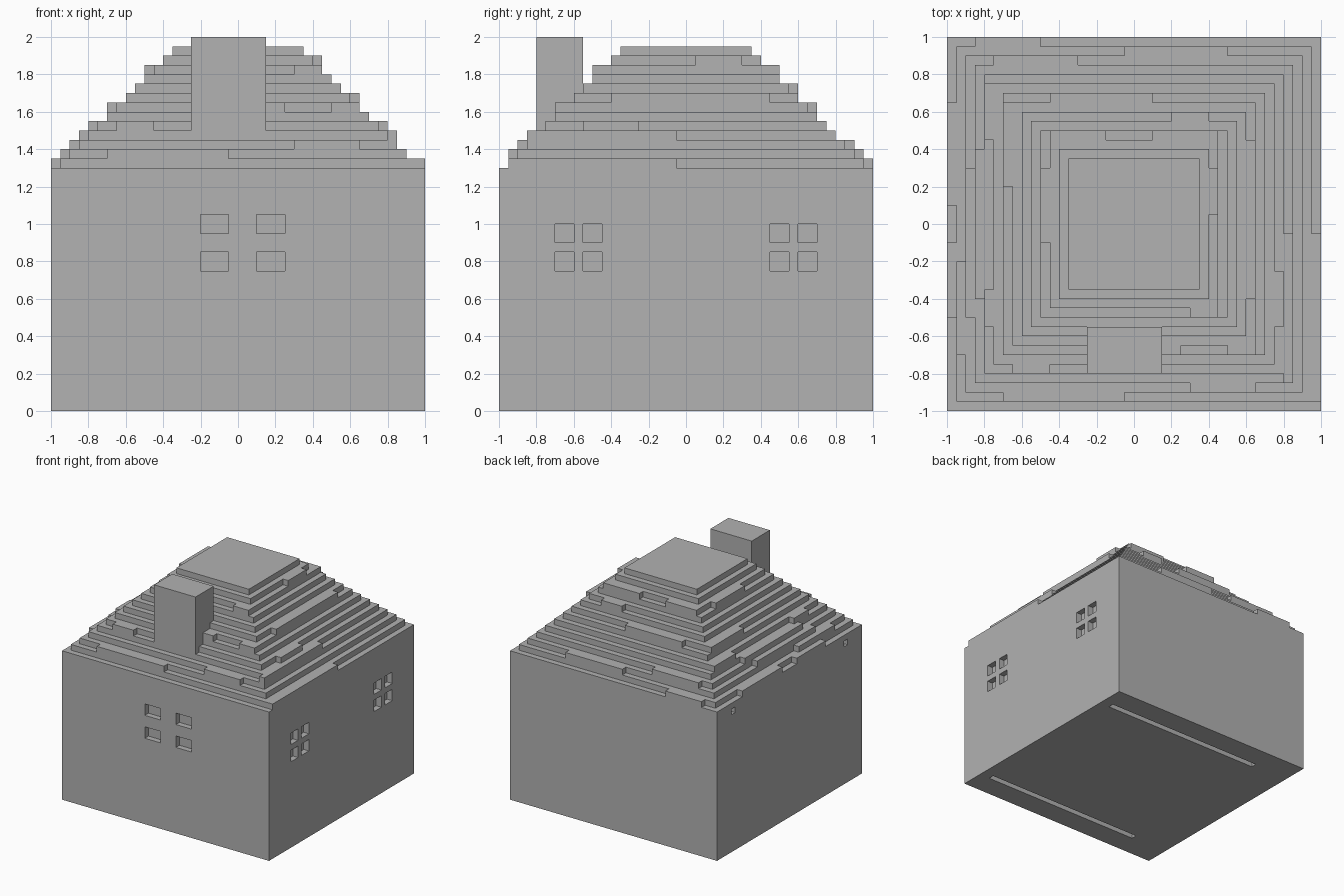
import bpy
import bmesh

if "Cube" in bpy.data.objects:
    bpy.data.objects.remove(bpy.data.objects["Cube"], do_unlink=True)

UNIT = 0.05  # one building block

stone = bpy.data.materials.new("plain grey")
stone.use_nodes = True
stone.diffuse_color = (0.445, 0.445, 0.445, 1)
stone.node_tree.nodes["Principled BSDF"].inputs["Base Color"].default_value = stone.diffuse_color


def add_box(bm, xs, ys, zs):
    """Add a box from ranges given in blocks."""
    verts = bmesh.ops.create_cube(bm, size=1)["verts"]
    for v in verts:
        for axis, (low, high) in enumerate((xs, ys, zs)):
            v.co[axis] = UNIT * (high if v.co[axis] > 0 else low)


def make_object(name, boxes):
    mesh = bpy.data.meshes.new(name)
    bm = bmesh.new()
    for box in boxes:
        add_box(bm, *box)
    bm.to_mesh(mesh)
    bm.free()
    mesh.materials.append(stone)
    obj = bpy.data.objects.new(name, mesh)
    bpy.context.collection.objects.link(obj)
    return obj


# Walls
WALL = 20
EAVES = 26
walls = make_object("walls", [((-WALL, WALL), (-WALL, WALL), (0, EAVES))])

# Window recesses, wall holes and underside slots
recesses = []
for left in (-4, 2):
    for low in (15, 19):
        recesses.append(((left, left + 3), (-WALL - 1, 1 - WALL), (low, low + 2)))
for left in (-14, -11, 9, 12):
    for low in (15, 18):
        recesses.append(((WALL - 1, WALL + 1), (left, left + 2), (low, low + 2)))
for left in (-16, 15):
    recesses.append(((-WALL - 1, 1 - WALL), (left, left + 1), (24, 25)))
    recesses.append(((-13, 18), (left, left + 1), (-1, 1)))
cutter = make_object("recess_cutter", recesses)
cutter.hide_render = True
cutter.hide_viewport = True
cutter.display_type = "WIRE"

cut = walls.modifiers.new("recesses", "BOOLEAN")
cut.operation = "DIFFERENCE"
cut.solver = "EXACT"
cut.object = cutter

# Stepped roof layers
LAYERS = 13


def half_width(layer):
    return WALL - 1 - layer


make_object("roof_layers", [
    ((-half_width(k), half_width(k)), (-half_width(k), half_width(k)), (EAVES + k, EAVES + k + 1))
    for k in range(LAYERS)])

# Protruding runs of roof blocks: layer, start and end along each side
runs = {
    "front": [(1, -14, -1), (2, 6, 13), (4, -13, -9), (6, -5, 5), (6, 10, 13), (10, 6, 9)],
    "right": [(0, -19, -1), (3, -17, -1), (4, -11, -5), (7, -8, 9), (11, 1, 6)],
    "back": [(0, -17, -10), (1, -1, 10), (2, -15, -6), (6, -9, 2), (8, 4, 8),
             (10, -9, -3), (10, 2, 9)],
    "left": [(0, 2, 13), (0, -10, -2), (1, -14, -4), (2, -10, 6), (3, -8, 8),
             (4, 9, 15), (4, -11, -7), (6, 4, 13), (10, -2, 6)],
}
for side, side_runs in runs.items():
    boxes = []
    for layer, start, end in side_runs:
        inner = half_width(layer)
        outward = (inner, inner + 1) if side in ("right", "back") else (-inner - 1, -inner)
        height = (EAVES + layer, EAVES + layer + 1)
        if side in ("front", "back"):
            boxes.append(((start, end), outward, height))
        else:
            boxes.append((outward, (start, end), height))
    make_object("roof_edge_" + side, boxes)

# Chimney
make_object("chimney", [((-5, 3), (-16, -11), (30, 40))])
